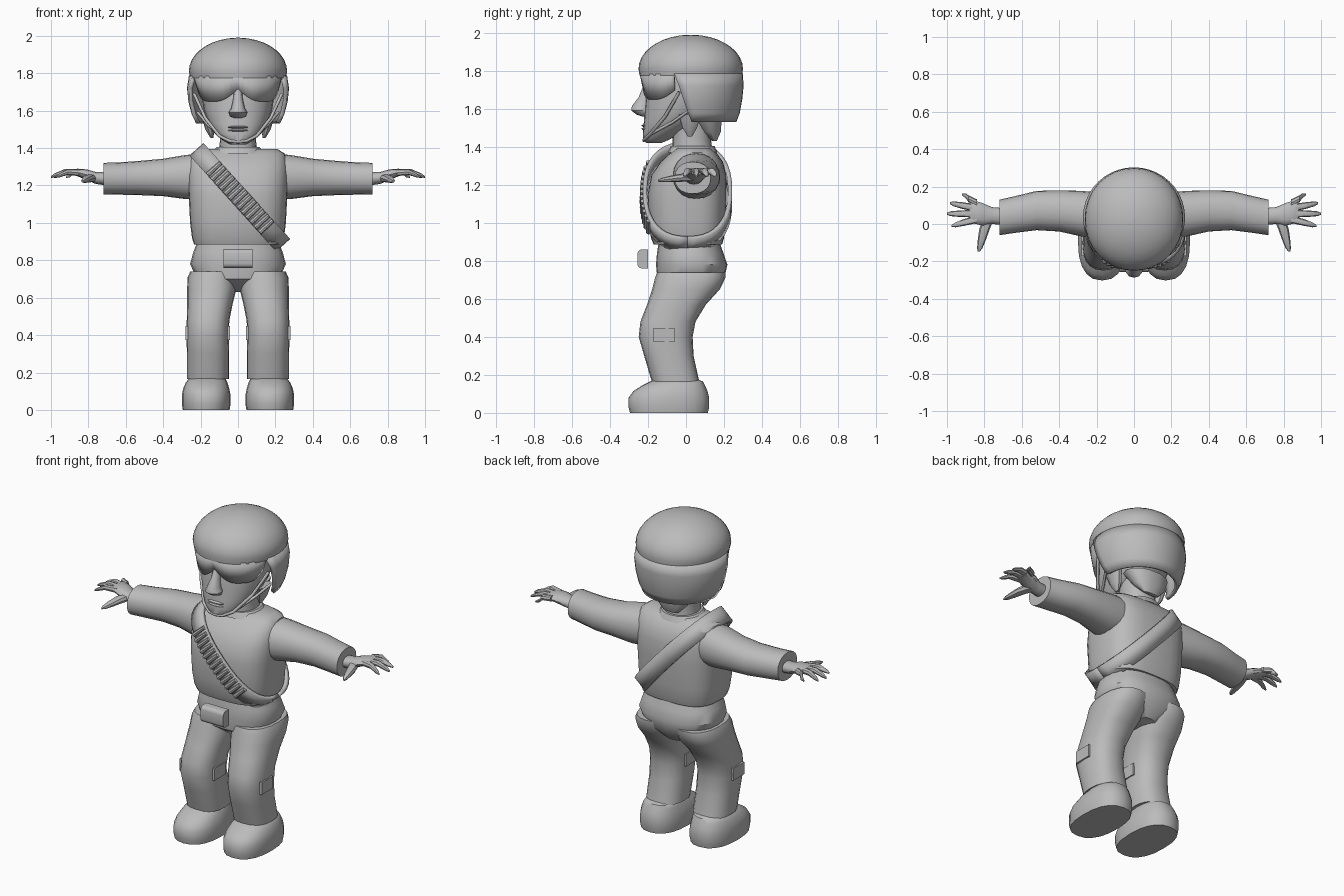
import bpy, bmesh, math
from mathutils import Vector, Matrix

if "Cube" in bpy.data.objects:
    bpy.data.objects.remove(bpy.data.objects["Cube"])

grey = bpy.data.materials.new("plain grey")
grey.diffuse_color = (0.5, 0.5, 0.5, 1)
grey.use_nodes = True
grey.node_tree.nodes["Principled BSDF"].inputs["Base Color"].default_value = grey.diffuse_color


def finish(ob, mirror=False, solid=0, angle=40):
    ob.data.materials.append(grey)
    bpy.context.view_layer.objects.active = ob
    for o in bpy.context.selected_objects:
        o.select_set(False)
    ob.select_set(True)
    if ob.type == 'MESH':
        bpy.ops.object.shade_smooth_by_angle(angle=math.radians(angle))
    if solid:
        m = ob.modifiers.new("thickness", 'SOLIDIFY')
        m.thickness, m.offset = solid, 0
    if mirror:
        m = ob.modifiers.new("mirror", 'MIRROR')
        m.use_mirror_merge = False
    return ob


def to_object(name, bm, **kw):
    bmesh.ops.recalc_face_normals(bm, faces=bm.faces)
    me = bpy.data.meshes.new(name)
    bm.to_mesh(me)
    bm.free()
    ob = bpy.data.objects.new(name, me)
    bpy.context.collection.objects.link(ob)
    return finish(ob, **kw)


def power(v, e):
    return math.copysign(abs(v) ** e, v)


def loft(name, rings, axis=2, n=20, p=2.2, **kw):
    """Skin superellipse rings: (position on axis, centre a, centre b, radius a, radius b)."""
    bm = bmesh.new()
    loops = []
    for pos, ca, cb, ra, rb in rings:
        loop = []
        for i in range(n):
            t = 2 * math.pi * i / n
            co = [ca + ra * power(math.cos(t), 2 / p), cb + rb * power(math.sin(t), 2 / p)]
            co.insert(axis, pos)
            loop.append(bm.verts.new(co))
        loops.append(loop)
    for a, b in zip(loops, loops[1:]):
        for i in range(n):
            j = (i + 1) % n
            bm.faces.new((a[i], a[j], b[j], b[i]))
    bm.faces.new(loops[0])
    bm.faces.new(loops[-1])
    return to_object(name, bm, **kw)


def sheet(name, rows, **kw):
    """Skin open rows of points."""
    bm = bmesh.new()
    vs = [[bm.verts.new(c) for c in r] for r in rows]
    for a, b in zip(vs, vs[1:]):
        for i in range(len(a) - 1):
            bm.faces.new((a[i], a[i + 1], b[i + 1], b[i]))
    return to_object(name, bm, **kw)


def box(name, centre, size, bevel=0.0, **kw):
    bm = bmesh.new()
    bmesh.ops.create_cube(bm, size=1, matrix=Matrix.Translation(centre) @ Matrix.Diagonal((*size, 1)))
    if bevel:
        front = [e for e in bm.edges if all(v.co.y < centre[1] for v in e.verts)
                 and abs(e.verts[0].co.z - e.verts[1].co.z) < 1e-4]
        bmesh.ops.bevel(bm, geom=front, offset=bevel, segments=3, profile=0.5, affect='EDGES')
    return to_object(name, bm, **kw)


def tube(name, pts, radius):
    cu = bpy.data.curves.new(name, 'CURVE')
    cu.dimensions = '3D'
    cu.bevel_depth, cu.bevel_resolution = radius, 1
    s = cu.splines.new('POLY')
    s.points.add(len(pts) - 1)
    for q, c in zip(s.points, pts):
        q.co = (*c, 1)
    ob = bpy.data.objects.new(name, cu)
    bpy.context.collection.objects.link(ob)
    return finish(ob)


# Boots, legs and hips
loft("boot", [(0, .17, -.09, .125, .205), (.03, .17, -.09, .13, .212), (.08, .17, -.09, .13, .212),
              (.115, .17, -.082, .123, .195), (.145, .168, -.065, .112, .165),
              (.165, .165, -.05, .1, .14), (.18, .16, -.05, .08, .1)], p=2.4, mirror=True)
loft("leg", [(.165, .16, -.055, .113, .125), (.30, .16, -.09, .113, .13), (.40, .163, -.107, .113, .142),
             (.48, .16, -.095, .114, .145), (.57, .15, -.05, .122, .155), (.65, .14, .0, .132, .178),
             (.71, .137, .022, .132, .185), (.74, .13, .028, .125, .18)], p=2.4, mirror=True)
loft("hips", [(.63, 0, .04, .08, .1), (.70, 0, .025, .22, .175), (.78, 0, .03, .256, .188),
              (.84, 0, .022, .24, .175), (.92, 0, .015, .21, .155)], n=24, p=2.4)
for x in (.275, .05):
    box("knee_strap", (x, -.115, .41), (.014, .11, .075), mirror=True)
box("belt_pouch", (0, -.228, .81), (.155, .055, .1), bevel=.022)

# Jacket, neck and arms
loft("jacket", [(.885, 0, .01, .235, .18), (.92, 0, .008, .246, .192), (1.0, 0, .006, .256, .203),
                (1.15, 0, .006, .264, .208), (1.25, 0, .015, .268, .198), (1.32, 0, .03, .264, .165),
                (1.37, 0, .04, .25, .12), (1.395, 0, .04, .21, .085)], n=28, p=2.9)
loft("collar", [(1.37, 0, .035, .15, .13), (1.405, 0, .035, .115, .115)])
loft("neck", [(1.37, 0, .035, .105, .105), (1.45, 0, .03, .095, .1), (1.58, 0, .03, .11, .11)])
loft("sleeve", [(.2, .05, 1.25, .12, .12), (.28, .055, 1.245, .122, .118), (.4, .07, 1.243, .11, .1),
                (.52, .072, 1.24, .105, .092), (.64, .05, 1.237, .098, .086), (.72, .035, 1.237, .095, .084)],
     axis=0, mirror=True)

# Hands with fanned fingers and thumb
loft("palm", [(.7, .04, 1.235, .045, .035), (.76, .045, 1.24, .045, .032), (.81, .052, 1.258, .06, .028),
              (.86, .065, 1.27, .062, .02), (.88, .067, 1.268, .052, .014)], axis=0, n=12, mirror=True)
for y0, y1, tip in ((.112, .158, .92), (.085, .112, .985), (.055, .055, 1.0), (.025, -.01, .975)):
    mid = (.85 + tip) / 2
    loft("finger", [(.84, y0, 1.268, .02, .018), (mid, (y0 + y1) / 2, 1.272, .018, .016),
                    (tip - .02, y1 * .85 + y0 * .15, 1.254, .013, .011), (tip, y1, 1.245, .005, .005)],
         axis=0, n=8, mirror=True)
loft("thumb", [(.04, .775, 1.24, .03, .022), (-.03, .80, 1.237, .028, .021), (-.09, .815, 1.23, .021, .016),
               (-.13, .825, 1.225, .014, .011), (-.148, .83, 1.222, .005, .005)], axis=1, n=8, mirror=True)

# Bandolier looped around the torso, with a row of cartridges
mid = Vector((.01, .008, 1.137))
along = Vector((.235, 0, -.26)).normalized()
across = Vector((.26, 0, .235)).normalized()
HALF, DEPTH, P = .335, .224, 2.4
path = []
for i in range(41):
    t = 2 * math.pi * i / 40
    path.append(mid + along * HALF * power(math.cos(t), 2 / P) + Vector((0, DEPTH * power(math.sin(t), 2 / P), 0)))
sheet("bandolier", [[c + across * w for c in path] for w in (-.05, .05)], solid=.022)
bm = bmesh.new()
turn = across.to_track_quat('Z', 'Y').to_matrix().to_4x4()
for i in range(13):
    u = -.205 + .415 * i / 12
    y = -DEPTH * (1 - abs(u / HALF) ** P) ** (1 / P) - .014
    bmesh.ops.create_cone(bm, cap_ends=True, segments=8, radius1=.014, radius2=.012, depth=.095,
                          matrix=Matrix.Translation(mid + along * u + Vector((0, y, 0))) @ turn)
to_object("cartridges", bm)

# Head, nose, lips and hair
loft("head", [(1.42, 0, -.17, .045, .04), (1.44, 0, -.155, .08, .072), (1.48, 0, -.125, .12, .102),
              (1.53, 0, -.075, .155, .147), (1.60, 0, -.03, .182, .187), (1.68, 0, .0, .195, .21),
              (1.80, 0, .02, .2, .21)], n=24)
loft("nose", [(1.72, 0, -.2, .02, .025), (1.66, 0, -.215, .026, .035), (1.615, 0, -.235, .036, .05),
              (1.59, 0, -.235, .05, .052), (1.57, 0, -.225, .042, .035), (1.56, 0, -.21, .02, .02)], n=12, p=2)
for z in (1.495, 1.512):
    loft("lip", [(z - .01, 0, -.2, .055, .02), (z, 0, -.205, .06, .031), (z + .009, 0, -.2, .05, .02)], n=12, p=2)
loft("nape_hair", [(1.43, 0, .15, .05, .012), (1.48, 0, .13, .1, .055), (1.56, 0, .1, .14, .09)], n=14)
loft("side_hair", [(1.455, .14, .02, .008, .012), (1.50, .15, .02, .025, .04), (1.57, .165, .02, .03, .06)],
     n=10, mirror=True)

# Helmet: dome, wrap-around lower shell and chin straps
dome = [(1.775, 0, .025, .255, .27)]
for i in range(10):
    t = math.radians(88 * i / 9)
    r = math.cos(t)
    dome.append((1.81 + .18 * math.sin(t), 0, .025, .263 * r, .275 * r))
loft("helmet_dome", dome, n=32, p=2.05)
rows = []
for z, cy, rx, ry, front in ((1.785, .03, .252, .258, -.06), (1.72, .035, .262, .257, -.035),
                             (1.65, .035, .255, .25, -.012), (1.58, .035, .236, .237, .012),
                             (1.535, .035, .214, .22, .03)):
    lim = math.acos((front - cy) / ry)
    angles = [lim * (k / 12 - 1) for k in range(25)]
    rows.append([(rx * math.sin(a), cy + ry * math.cos(a), z) for a in angles])
sheet("helmet_shell", rows, solid=.022)
side = [(.235, -.035, 1.69), (.175, -.11, 1.56), (.10, -.19, 1.465), (.045, -.217, 1.438)]
tube("chin_strap", side + [(0, -.222, 1.434)] + [(-x, y, z) for x, y, z in reversed(side)], .009)
for s in (1, -1):
    tube("rear_strap", [(s * .215, .015, 1.59), (s * .165, -.07, 1.53), (s * .1, -.19, 1.465)], .008)

# Goggles with a raised nose bridge
top, low = [], []
for i in range(-12, 13):
    a = math.radians(i * 6.6)
    f = abs(i) / 12
    zb = 1.715 - .065 * math.sin(min(f / .4, 1) * math.pi / 2) + .05 * max(0, (f - .6) / .4) ** 2
    top.append((.238 * math.sin(a), -.02 - .218 * math.cos(a), 1.785))
    low.append((.212 * math.sin(a), -.02 - .2 * math.cos(a), zb))
sheet("goggles", [top, low], solid=.012)
